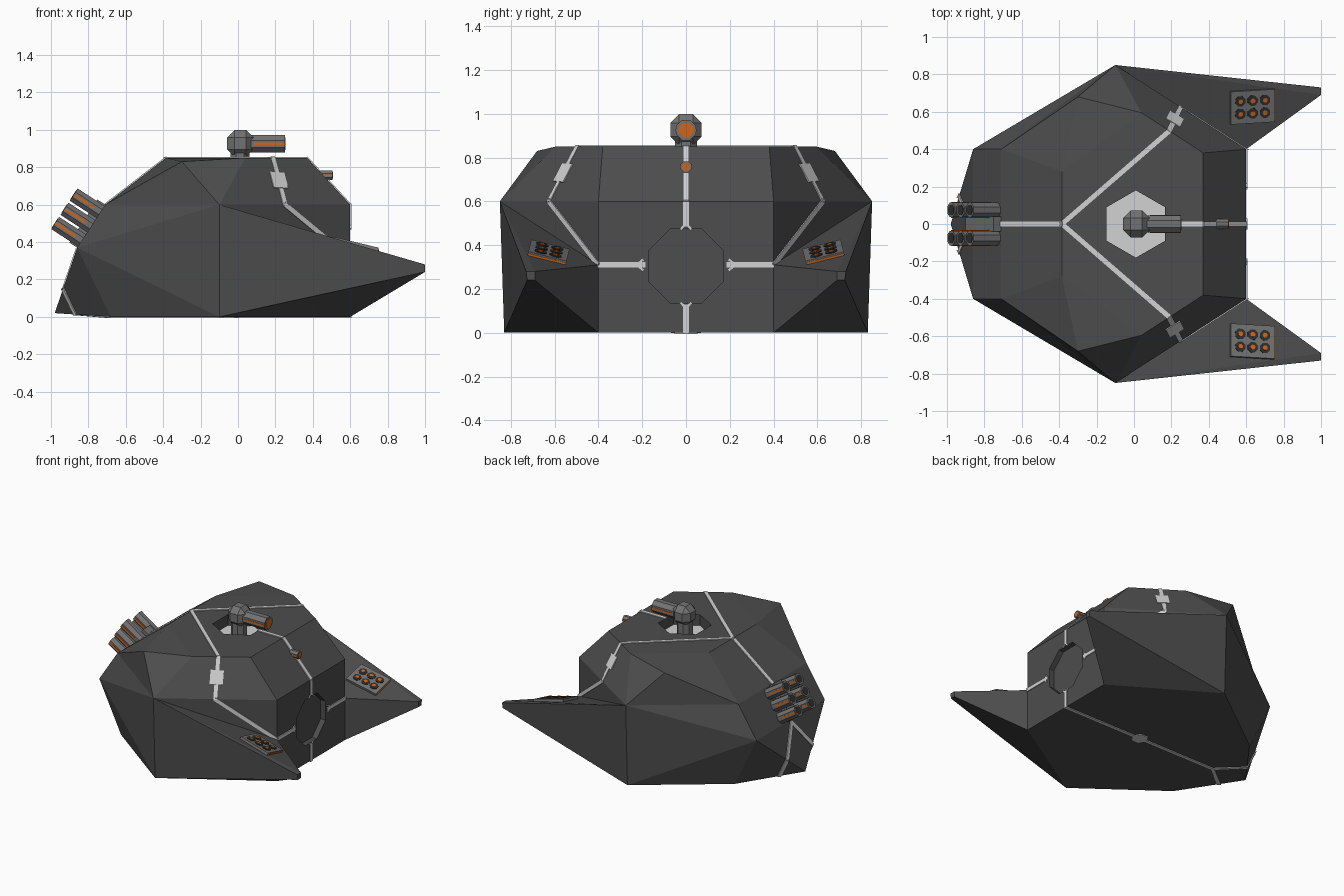
import bpy, bmesh, math
from mathutils import Vector as V, Matrix

if "Cube" in bpy.data.objects:
    bpy.data.objects.remove(bpy.data.objects["Cube"])

PALETTE = {
    "hull_dark": (0.075, 0.075, 0.075),
    "gun_grey": (0.17, 0.17, 0.17),
    "bore_black": (0.03, 0.03, 0.03),
    "line_white": (0.65, 0.65, 0.65),
    "glow_orange": (0.62, 0.13, 0.01),
}
MATS = list(PALETTE)
for n, c in PALETTE.items():
    bpy.data.materials.new(n).diffuse_color = (*c, 1)
parts = {}


def add(name, mat, make):
    """Append the geometry produced by make(bm) to the named part."""
    bm = parts.setdefault(name, bmesh.new())
    old = set(bm.faces)
    make(bm)
    for f in bm.faces:
        if f not in old:
            f.material_index = MATS.index(mat)


def frame(d, n):
    """Rotation with x along d and z close to n."""
    x = V(d).normalized()
    y = V(n).cross(x).normalized()
    return Matrix((x, y, x.cross(y))).transposed().to_4x4()


def bar(name, mat, p, q, n, w=0.026, h=0.006, extend=0.0):
    """Flat bar lying on a surface with normal n, from p to q."""
    p, q = V(p), V(q)
    R = frame(q - p, n)
    c = (p + q) / 2 + R.to_3x3() @ V((0, 0, h / 2))
    M = Matrix.Translation(c) @ R @ Matrix.Diagonal(((q - p).length + extend, w, h, 1))
    add(name, mat, lambda bm: bmesh.ops.create_cube(bm, size=1, matrix=M))


def tube(name, mat, p, q, r, sides=8):
    """Faceted cylinder from p to q with flats to the sides."""
    p, q = V(p), V(q)
    M = (Matrix.Translation((p + q) / 2) @ (q - p).to_track_quat('Z', 'Y').to_matrix().to_4x4()
         @ Matrix.Rotation(math.pi / sides, 4, 'Z'))
    add(name, mat, lambda bm: bmesh.ops.create_cone(
        bm, cap_ends=True, segments=sides, radius1=r, radius2=r, depth=(q - p).length, matrix=M))


def line(p, q, n):
    bar("hull_lines", "line_white", p, q, n, extend=0.01)


def build(name):
    me = bpy.data.meshes.new(name)
    bm = parts[name]
    bmesh.ops.recalc_face_normals(bm, faces=bm.faces[:])
    bm.to_mesh(me)
    for m in MATS:
        me.materials.append(bpy.data.materials[m])
    ob = bpy.data.objects.new(name, me)
    bpy.context.collection.objects.link(ob)
    return ob


# Hull: named corners on the +y half; lower-case letters are their mirrors
P = {"0": (-.98, 0, .02), "B": (-.86, .4, .37), "C": (-.68, .4, 0), "D": (-.1, .83, 0),
     "E": (-.1, .85, .6), "F": (-.71, .4, .6), "G": (-.3, .68, .83), "H": (-.385, .28, .85),
     "I": (.04, .595, .85), "J": (.37, .38, .85), "K": (.6, .4, .6), "L": (.6, .4, .31),
     "M": (.6, .4, 0), "N": (1, .73, .28), "O": (1, .69, .28), "R": (1, .725, .24),
     "Q": (1, .69, .24)}
HALF = "0BC BED BDC BFE FGE FHG HIG GIE IJKE KLE ENO EOL EDRN DMQR LOQM NRQO".split()
SPAN = "0Bb 0cC BFfb FHhf HIJjih JKkj KLMmlk CDMmdc".split()


def make_hull(bm):
    vs = {}
    for k, (x, y, z) in P.items():
        vs[k] = bm.verts.new((x, y, z))
        if k != "0":
            vs[k.lower()] = bm.verts.new((x, -y, z))
    for f in HALF + [f.swapcase() for f in HALF] + SPAN:
        bm.faces.new([vs[k] for k in f])


add("hull", "hull_dark", make_hull)
hull = build("hull")

# Turret well and front hatch recess cut into the hull
tube("well_cutter", "hull_dark", (.01, 0, .77), (.01, 0, .95), .18, 6)
tube("hatch_cutter", "hull_dark", (.56, 0, .305), (.7, 0, .305), .184)
parts["well_cutter"].transform(Matrix.Translation((.01, 0, 0)) @ Matrix.Rotation(0, 4, 'Z')
                               @ Matrix.Translation((-.01, 0, 0)))
# turn the hexagon so that its corners point to +-y
bm = parts["well_cutter"]
top = max(bm.verts, key=lambda v: v.co.y).co
turn = math.pi / 2 - math.atan2(top.y, top.x - .01)
bmesh.ops.rotate(bm, verts=bm.verts[:], cent=(.01, 0, 0), matrix=Matrix.Rotation(turn, 3, 'Z'))
for cname in ("well_cutter", "hatch_cutter"):
    cutter = build(cname)
    cutter.hide_render = True
    mod = hull.modifiers.new(cname, 'BOOLEAN')
    mod.operation, mod.solver, mod.object = 'DIFFERENCE', 'EXACT', cutter
    bpy.context.view_layer.objects.active = hull
    bpy.ops.object.modifier_apply(modifier=cname)
    bpy.data.objects.remove(cutter)
# the well floor is white
for f in hull.data.polygons:
    if f.normal.z > .9 and abs(f.center.z - .77) < .01:
        f.material_index = MATS.index("line_white")

# Painted lines: spine, front and belly
UP, DOWN, FRONT = (0, 0, 1), (0, 0, -1), (1, 0, 0)
line((-.385, 0, .85), (-.71, 0, .6), (-.61, 0, .79))
line((.17, 0, .85), (.37, 0, .85), UP)
line((.37, 0, .85), (.6, 0, .6), (.74, 0, .68))
line((.6, 0, .6), (.6, 0, .49), FRONT)
line((.6, 0, 0), (.6, 0, .125), FRONT)
line((.6, 0, 0), (-.7, 0, 0), DOWN)
tube("belly_marker", "line_white", (-.05, 0, .002), (-.05, 0, -.006), .06, 6)

# Forked line ends around the front hatch
for c, d in (((0, .5), (0, -1)), ((0, .11), (0, 1)), ((.225, .31), (-1, 0)), ((-.225, .31), (1, 0))):
    for s in (-1, 1):
        e = (c[0] + d[0] * .03 - d[1] * .025 * s, c[1] + d[1] * .03 + d[0] * .025 * s)
        bar("fork_ends", "line_white", (.6, *c), (.6, *e), FRONT, w=.01)

E, O, L = V(P["E"]), V(P["O"]), V(P["L"])
pod_n = (L - E).cross(O - E).normalized()
for s in (-1, 1):
    flip = lambda *p: V((p[0], p[1] * s, p[2]))
    # Painted lines: roof, shoulder, flank, front and tail
    slope_n = flip(.48, .745, .46)
    line(flip(-.385, 0, .85), flip(.185, .494, .85), UP)
    line(flip(.185, .494, .85), flip(.25, .625, .6), slope_n)
    line(flip(.25, .625, .6), flip(.6, .4, .31), flip(.54, .84, 0))
    line(flip(.6, .4, .31), flip(.6, .19, .31), FRONT)
    line(flip(-.865, 0, .355), flip(-.935, .15, .15), (-.95, 0, .325))
    line(flip(-.935, .15, .15), flip(-.87, .147, .015), flip(-.77, .55, -.33))
    line(flip(-.87, .147, .015), flip(-.69, 0, 0), DOWN)
    # Shoulder marker plates
    bar("shoulder_markers", "line_white", flip(.206, .537, .77), flip(.227, .58, .687), slope_n, w=.09, h=.008)

    # Rocket pod: tilted plate, orange front edge, 3 x 2 tubes
    n = flip(*(pod_n if pod_n.z > 0 else -pod_n))
    pod = "left_rocket_pod" if s > 0 else "right_rocket_pod"
    c = flip(.63, .63, 0)
    c.z = (n.dot(flip(*E)) - n.x * c.x - n.y * c.y) / n.z
    ax = (V((1, 0, 0)) - n * n.x).normalized()
    ay = n.cross(ax)
    bar(pod, "gun_grey", c - ax * .12, c + ax * .12, n, w=.18, h=.018)
    edge = c + ax * .12 + n * .007
    bar(pod, "glow_orange", edge - ay * .085, edge + ay * .085, ax, w=.008, h=.004)
    for i in (-1, 0, 1):
        for j in (-1, 1):
            t = c + ax * i * .068 + ay * j * .035
            tube(pod, "bore_black", t, t + n * .022, .03)
            tube(pod, "glow_orange", t, t + n * .025, .014)

# Turret: stem, chamfered ball and barrel with orange muzzle and side strips
tube("turret_stem", "gun_grey", (.01, 0, .76), (.01, 0, .88), .055)


def make_ball(bm):
    g = bmesh.ops.create_cube(bm, size=.142, matrix=Matrix.Translation((.013, 0, .927)))
    edges = {e for v in g["verts"] for e in v.link_edges}
    bmesh.ops.bevel(bm, geom=list(edges), offset=.04, segments=1, affect='EDGES')


add("turret_ball", "gun_grey", make_ball)
tube("turret_barrel", "gun_grey", (.05, 0, .925), (.25, 0, .925), .05)
tube("turret_barrel", "glow_orange", (.24, 0, .925), (.253, 0, .925), .036)
for s in (-1, 1):
    bar("turret_barrel", "glow_orange", (.085, s * .046, .925), (.25, s * .046, .925), (0, s, 0), w=.012, h=.003)

# Small sensor on the front slope
tube("front_sensor", "gun_grey", (.42, 0, .757), (.505, 0, .757), .028)
tube("front_sensor", "glow_orange", (.49, 0, .757), (.508, 0, .757), .019)
for s in (-1, 1):
    bar("front_sensor", "glow_orange", (.45, s * .0258, .757), (.505, s * .0258, .757), (0, s, 0), w=.01, h=.002)

# Rear launcher: central mount and 3 x 2 barrels
hi, lo, out = V((-.71, 0, .6)), V((-.86, 0, .37)), V((-.84, 0, .545))
bar("rear_mount", "gun_grey", hi, lo, out, w=.08, h=.05)
for t in (.17, .5, .83):
    for y in (-.075, .075):
        b = hi.lerp(lo, t) + V((0, y, 0))
        tube("rear_barrels", "gun_grey", b - out * .01, b + out * .17, .042)
        tube("rear_barrels", "bore_black", b, b + out * .172, .03)
        for s in (-1, 1):
            side = V((0, s * .0388, 0))
            bar("rear_barrels", "glow_orange", b + out * .04 + side, b + out * .168 + side, (0, s, 0), w=.013, h=.003)

for name in parts:
    if name != "hull" and not name.endswith("cutter"):
        build(name)

for m in bpy.data.materials:
    if m.users and not m.is_grease_pencil:
        m.use_nodes = True
        m.node_tree.nodes["Principled BSDF"].inputs["Base Color"].default_value = m.diffuse_color
